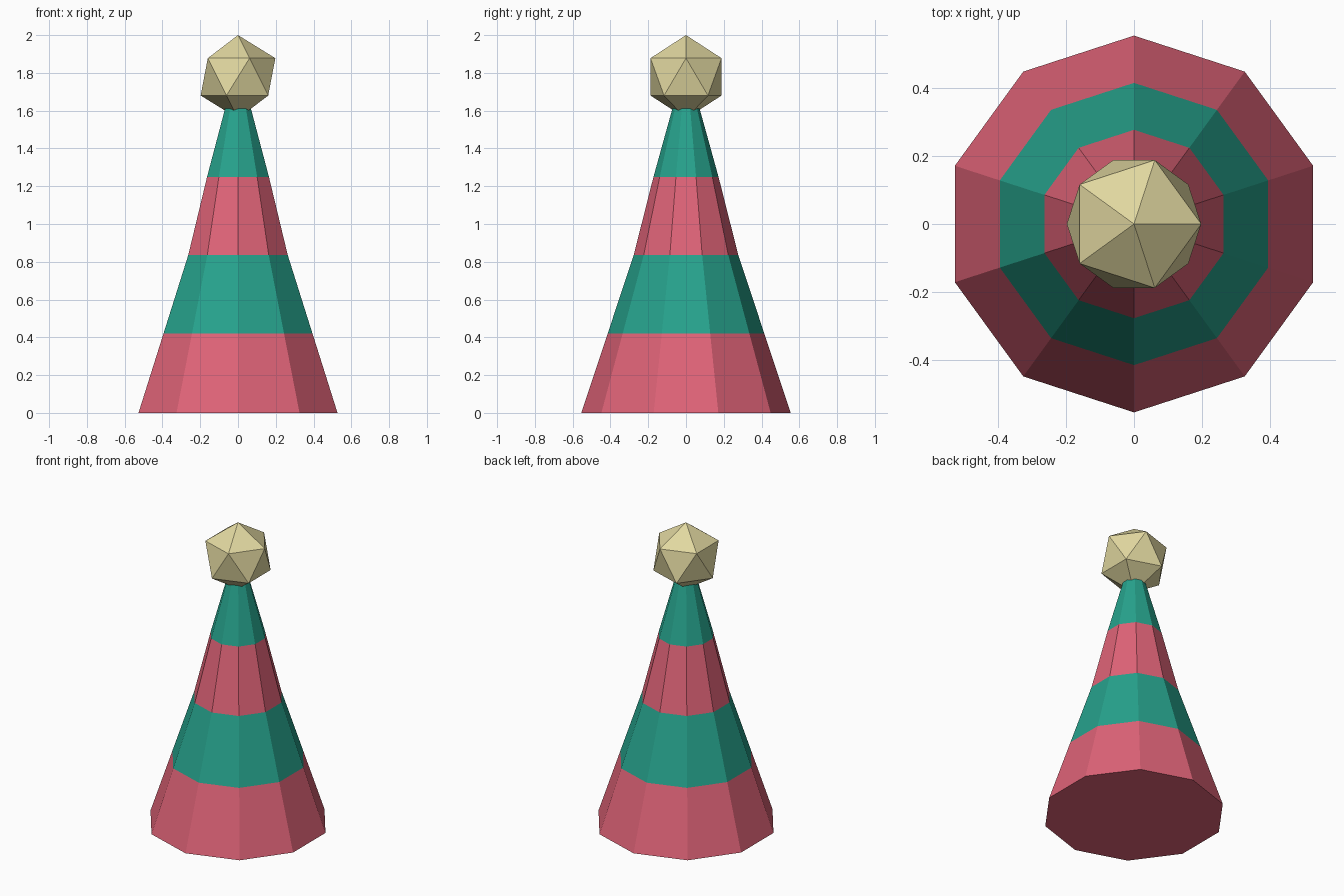
import bpy, bmesh, math

if "Cube" in bpy.data.objects:
    bpy.data.objects.remove(bpy.data.objects["Cube"])


def material(name, rgb):
    m = bpy.data.materials.new(name)
    m.diffuse_color = (*rgb, 1.0)
    m.use_nodes = True
    m.node_tree.nodes["Principled BSDF"].inputs["Base Color"].default_value = m.diffuse_color
    return m


def add_object(name, bm, mats):
    bmesh.ops.recalc_face_normals(bm, faces=bm.faces[:])
    mesh = bpy.data.meshes.new(name)
    bm.to_mesh(mesh)
    bm.free()
    for m in mats:
        mesh.materials.append(m)
    obj = bpy.data.objects.new(name, mesh)
    bpy.context.collection.objects.link(obj)
    return obj


pink = material("pink", (0.74, 0.126, 0.187))
green = material("green", (0.020, 0.366, 0.266))
cream = material("cream", (0.75, 0.68, 0.35))

# Striped ten-sided cone: (height, corner radius) of each band edge
SIDES = 10
profile = [(0, 0.554), (0.419, 0.415), (0.835, 0.277), (1.25, 0.172), (1.665, 0.057)]
bm = bmesh.new()
rings = []
for z, r in profile:
    angles = [math.pi / 2 + 2 * math.pi * i / SIDES for i in range(SIDES)]
    rings.append([bm.verts.new((r * math.cos(a), r * math.sin(a), z)) for a in angles])
for band, (low, high) in enumerate(zip(rings, rings[1:])):
    for i in range(SIDES):
        j = (i + 1) % SIDES
        face = bm.faces.new((low[i], low[j], high[j], high[i]))
        face.material_index = band % 2
bm.faces.new(rings[0][::-1])
bm.faces.new(rings[-1]).material_index = 1
add_object("striped_cone", bm, [pink, green])

# Faceted ball on the tip
bm = bmesh.new()
bmesh.ops.create_icosphere(bm, subdivisions=1, radius=0.221)
bmesh.ops.translate(bm, verts=bm.verts[:], vec=(0, 0, 2 - 0.221))
add_object("top_ball", bm, [cream])
